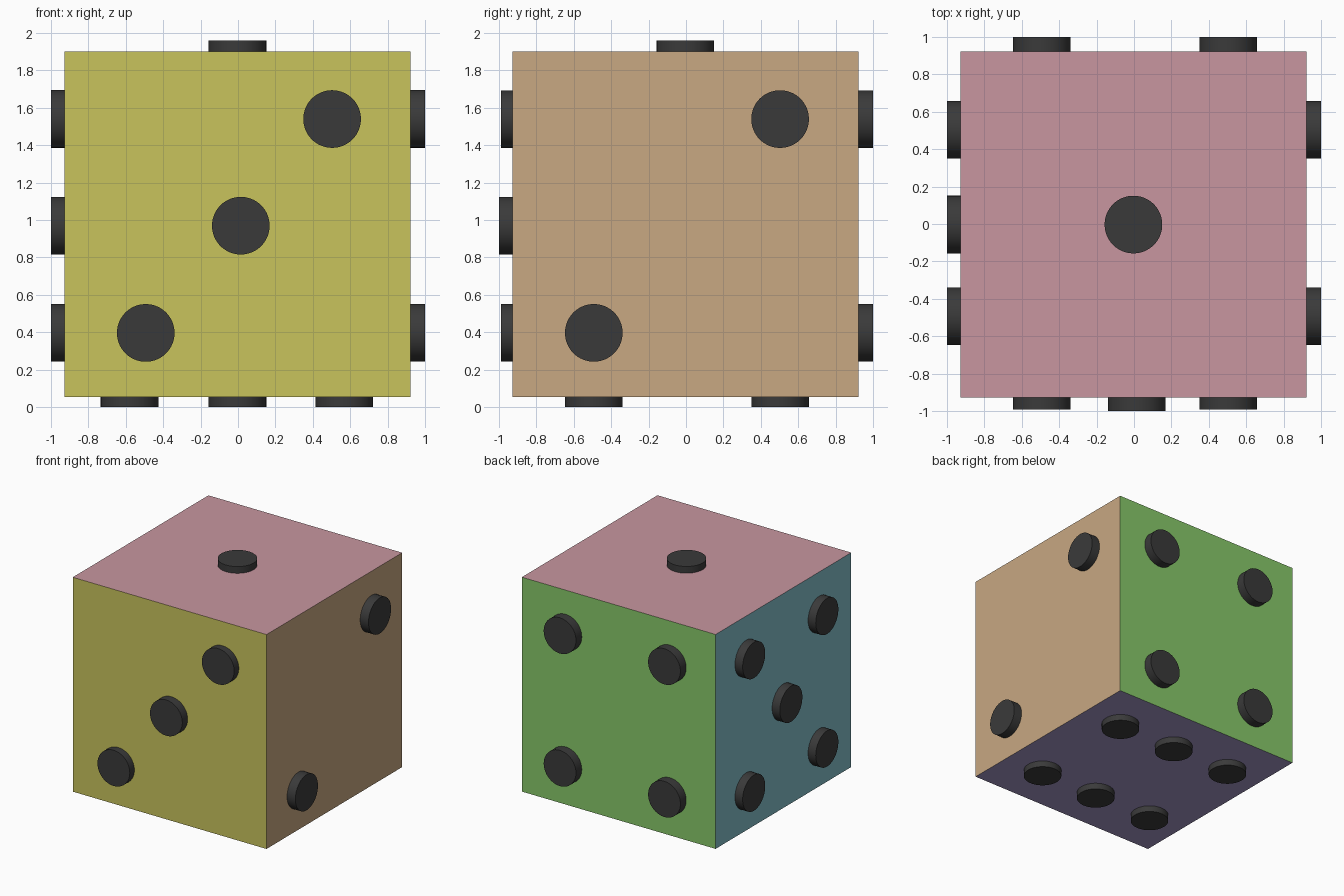
import bpy, bmesh
from mathutils import Vector, Matrix

if "Cube" in bpy.data.objects:
    bpy.data.objects.remove(bpy.data.objects["Cube"])


def material(name, rgb):
    lin = [((c / 255 + 0.055) / 1.055) ** 2.4 for c in rgb]
    m = bpy.data.materials.new(name)
    m.diffuse_color = (*lin, 1)
    m.use_nodes = True
    m.node_tree.nodes["Principled BSDF"].inputs["Base Color"].default_value = m.diffuse_color
    return m


def finish(bm, name, mats):
    mesh = bpy.data.meshes.new(name)
    bm.to_mesh(mesh)
    bm.free()
    for m in mats:
        mesh.materials.append(m)
    ob = bpy.data.objects.new(name, mesh)
    bpy.context.collection.objects.link(ob)
    return ob


# One colour per side of the cube, in a fixed direction order
sides = [
    ((0, -1, 0), material("yellow", (200, 195, 92))),
    ((1, 0, 0), material("tan", (200, 168, 130))),
    ((0, 0, 1), material("pink", (200, 150, 160))),
    ((0, 1, 0), material("green", (135, 200, 106))),
    ((-1, 0, 0), material("teal", (132, 190, 201))),
    ((0, 0, -1), material("purple", (165, 152, 200))),
]
black = material("charcoal", (58, 58, 58))

# Cube body
SIZE = 1.848
CENTRE = Vector((-0.003, -0.003, 0.978))
bm = bmesh.new()
bmesh.ops.create_cube(bm, size=SIZE, matrix=Matrix.Translation(CENTRE))
bm.normal_update()
for f in bm.faces:
    f.material_index = max(range(6), key=lambda i: f.normal.dot(Vector(sides[i][0])))
finish(bm, "cube_body", [m for _, m in sides])


# Round raised spots: each disc runs from just inside the cube to its tip
def spots(name, direction, points):
    d = Vector(direction)
    rot = Vector((0, 0, 1)).rotation_difference(d).to_matrix().to_4x4()
    bm = bmesh.new()
    for p in points:
        tip = Vector(p)
        depth = 0.11
        bmesh.ops.create_cone(bm, cap_ends=True, segments=64, radius1=0.154,
                              radius2=0.154, depth=depth,
                              matrix=Matrix.Translation(tip - d * depth / 2) @ rot)
    ob = finish(bm, name, [black])
    bpy.ops.object.select_all(action='DESELECT')
    ob.select_set(True)
    bpy.context.view_layer.objects.active = ob
    bpy.ops.object.shade_smooth_by_angle()


LO, HI, ZL, ZM, ZH = -0.493, 0.503, 0.397, 0.97, 1.54
spots("front_spots", (0, -1, 0), [(LO, -0.99, ZL), (0.015, -1, ZM), (HI, -0.99, ZH)])
spots("right_spots", (1, 0, 0), [(1, LO, ZL), (1, HI, ZH)])
spots("top_spot", (0, 0, 1), [(-0.003, -0.003, 1.96)])
spots("back_spots", (0, 1, 0), [(x, 1, z) for x in (LO, HI) for z in (ZL, ZH)])
spots("left_spots", (-1, 0, 0),
      [(-1, y, z) for y in (LO, HI) for z in (ZL, ZH)] + [(-1, -0.003, ZM)])
spots("bottom_spots", (0, 0, -1),
      [(x, y, 0) for x in (-0.58, -0.003, 0.567) for y in (LO, HI)])
